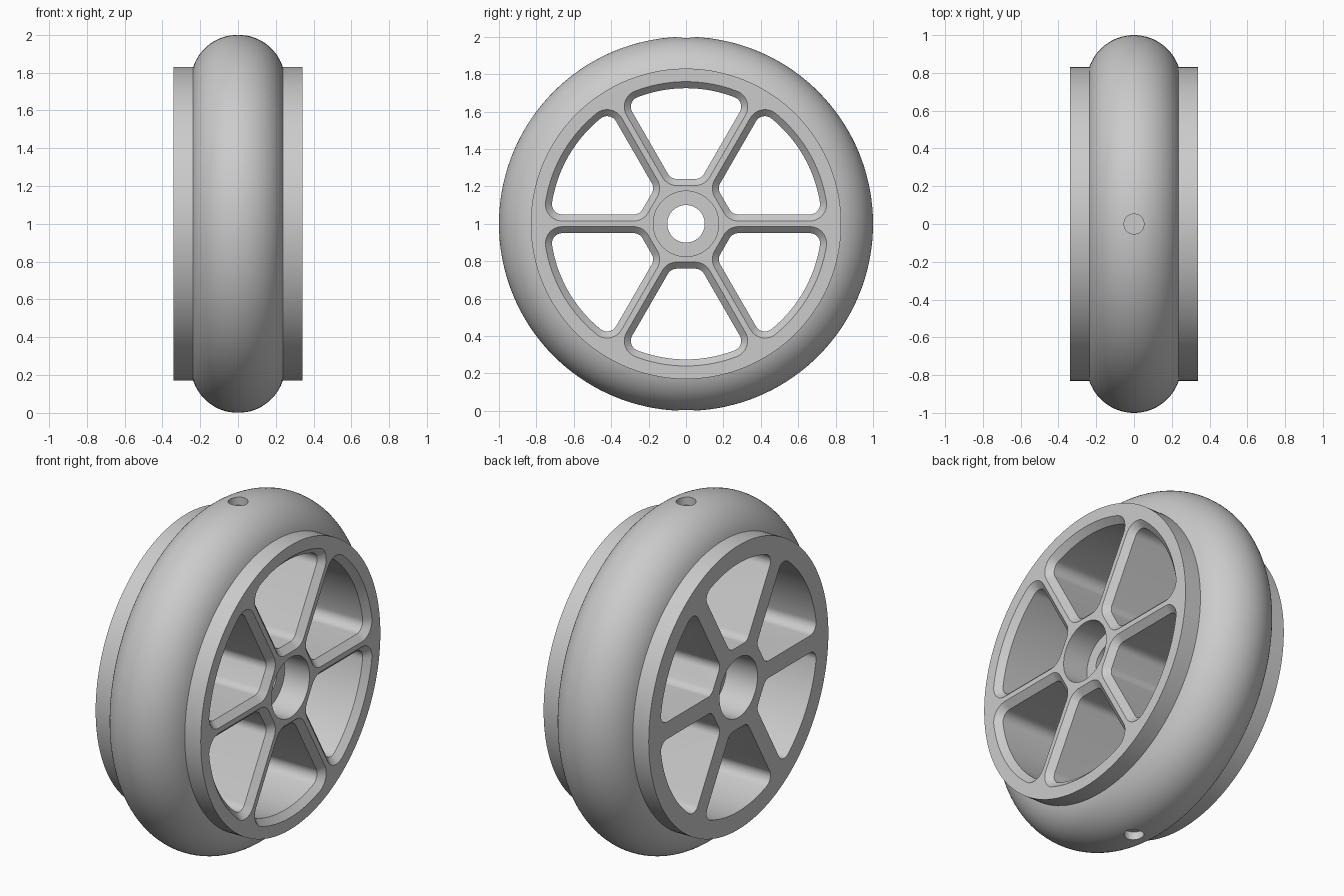
import bpy, bmesh
from math import sin, cos, pi, radians, sqrt, atan2, acos

if "Cube" in bpy.data.objects:
    bpy.data.objects.remove(bpy.data.objects["Cube"], do_unlink=True)

grey = bpy.data.materials.new("plain grey")
grey.use_nodes = True
COLOR = (0.6, 0.6, 0.6, 1)
grey.diffuse_color = COLOR
grey.node_tree.nodes["Principled BSDF"].inputs["Base Color"].default_value = COLOR

AXLE_Z = 1.0
HALF = 0.34          # half width of the hub
RIM = 0.83           # hub outer radius
TYRE_R = 0.25        # tyre section radius
CHAMFER = 0.035


def finish(bm, name):
    bmesh.ops.recalc_face_normals(bm, faces=bm.faces)
    mesh = bpy.data.meshes.new(name)
    bm.to_mesh(mesh)
    bm.free()
    mesh.materials.append(grey)
    obj = bpy.data.objects.new(name, mesh)
    bpy.context.collection.objects.link(obj)
    obj.location.z = AXLE_Z
    return obj


def lathe(name, profile, steps=144):
    """Turn a closed (x, radius) profile around the x axis."""
    bm = bmesh.new()
    rings = []
    for i in range(steps):
        a = 2 * pi * i / steps
        rings.append([bm.verts.new((x, r * cos(a), r * sin(a))) for x, r in profile])
    n = len(profile)
    for i in range(steps):
        p, q = rings[i], rings[(i + 1) % steps]
        for j in range(n):
            k = (j + 1) % n
            bm.faces.new((p[j], p[k], q[k], q[j]))
    return finish(bm, name)


def loft(bm, sections):
    """Skin matching closed loops of points and cap both ends."""
    loops = [[bm.verts.new(p) for p in s] for s in sections]
    n = len(loops[0])
    for p, q in zip(loops, loops[1:]):
        for j in range(n):
            k = (j + 1) % n
            bm.faces.new((p[j], p[k], q[k], q[j]))
    bm.faces.new(loops[0])
    bm.faces.new(loops[-1])


def pocket_outline(grow):
    """Rounded wedge between two spokes, pointing up, enlarged by grow."""
    spoke, inner, outer, r_in, r_out = 0.05, 0.24, 0.725, 0.055, 0.055
    s, c = sin(pi / 3), cos(pi / 3)

    def centre(t, d):
        return t * c - d * s, t * s + d * c

    d_in, d_out = spoke + r_in, spoke + r_out
    ci = centre((inner + r_in - d_in * c) / s, d_in)
    co = centre(sqrt((outer - r_out) ** 2 - d_out ** 2), d_out)
    top = atan2(co[1], co[0])

    def arc(mid, r, a0, a1, n):
        return [(mid[0] + r * cos(a0 + (a1 - a0) * i / n),
                 mid[1] + r * sin(a0 + (a1 - a0) * i / n)) for i in range(n + 1)]

    half = arc(ci, r_in + grow, -pi / 2, -pi / 6, 8)
    half += arc(co, r_out + grow, -pi / 6, top, 12)
    half += arc((0, 0), outer + grow, top, pi / 2, 12)[1:]
    return half + [(-y, z) for y, z in reversed(half[:-1])]


def cut(target, cutter):
    mod = target.modifiers.new("cut", 'BOOLEAN')
    mod.operation = 'DIFFERENCE'
    mod.solver = 'EXACT'
    mod.object = cutter
    bpy.context.view_layer.objects.active = target
    bpy.ops.object.modifier_apply(modifier=mod.name)
    bpy.data.objects.remove(cutter, do_unlink=True)


# Hub with a bearing pocket on each side of a central shoulder
hub = lathe("spoked_hub", [
    (-HALF, RIM), (HALF, RIM), (HALF, 0.175), (0.18, 0.175),
    (0.18, 0.1), (-0.14, 0.1), (-0.14, 0.175), (-HALF, 0.175)])

# Six openings, chamfered on the +x side only
bm = bmesh.new()
for i in range(6):
    a = radians(60 * i)
    sections = []
    for x, grow in ((-0.4, 0), (HALF - CHAMFER, 0), (HALF + 0.01, CHAMFER + 0.01)):
        sections.append([(x, y * cos(a) - z * sin(a), y * sin(a) + z * cos(a))
                         for y, z in pocket_outline(grow)])
    loft(bm, sections)
cut(hub, finish(bm, "pocket_cutter"))

# Rounded tyre seated on the hub
mid_r = 1 - TYRE_R
reach = acos((RIM - mid_r) / TYRE_R)
steps = 40
tyre = lathe("tyre", [
    (TYRE_R * sin(t), mid_r + TYRE_R * cos(t))
    for t in (-reach + 2 * reach * i / steps for i in range(steps + 1))])

# Shallow round holes at the top and bottom of the tread
bm = bmesh.new()
for side in (1, -1):
    loft(bm, [[(0.053 * cos(2 * pi * i / 32), 0.053 * sin(2 * pi * i / 32), side * z)
               for i in range(32)] for z in (0.95, 1.1)])
cut(tyre, finish(bm, "hole_cutter"))

for obj in (hub, tyre):
    bpy.ops.object.select_all(action='DESELECT')
    obj.select_set(True)
    bpy.context.view_layer.objects.active = obj
    bpy.ops.object.shade_smooth_by_angle(angle=radians(30))
